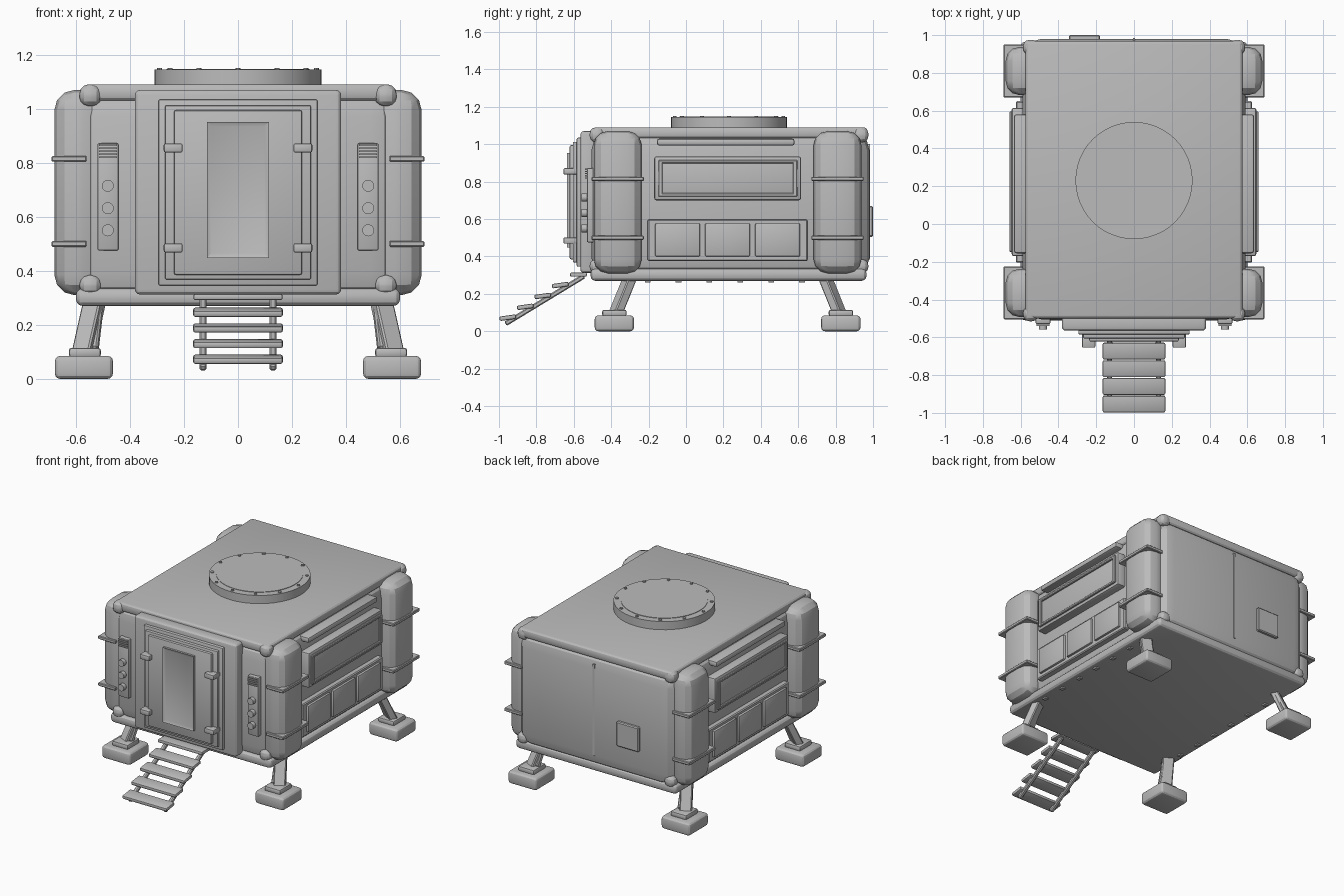
import bpy, bmesh, math
from mathutils import Vector, Matrix

if "Cube" in bpy.data.objects:
    bpy.data.objects.remove(bpy.data.objects["Cube"])

grey = bpy.data.materials.new("plain_grey")
grey.diffuse_color = (0.5, 0.5, 0.5, 1)
grey.use_nodes = True
grey.node_tree.nodes["Principled BSDF"].inputs["Base Color"].default_value = grey.diffuse_color


def finish(name, bm, bevel=0.0, seg=2, matrix=None):
    if bevel:
        bmesh.ops.bevel(bm, geom=bm.edges[:], offset=bevel, segments=seg,
                        profile=0.5, affect='EDGES', clamp_overlap=True)
    if matrix:
        bmesh.ops.transform(bm, matrix=matrix, verts=bm.verts[:])
    mesh = bpy.data.meshes.new(name)
    bm.to_mesh(mesh)
    bm.free()
    ob = bpy.data.objects.new(name, mesh)
    bpy.context.collection.objects.link(ob)
    mesh.materials.append(grey)
    bpy.ops.object.select_all(action='DESELECT')
    ob.select_set(True)
    bpy.context.view_layer.objects.active = ob
    bpy.ops.object.shade_smooth_by_angle(angle=math.radians(25))
    return ob


def box(name, x, y, z, bevel=0.0, seg=2, matrix=None):
    """Box given by its (min, max) range on each axis."""
    bm = bmesh.new()
    bmesh.ops.create_cube(bm, size=1)
    for v in bm.verts:
        v.co = [(r[0] + r[1]) / 2 + c * (r[1] - r[0]) for c, r in zip(v.co, (x, y, z))]
    return finish(name, bm, bevel, seg, matrix)


def side(s, a, b):
    """Range from a to b outwards, on the side with sign s."""
    return (a, b) if s > 0 else (-b, -a)


def disc(name, centre, r, depth, axis='Z', n=32):
    bm = bmesh.new()
    bmesh.ops.create_cone(bm, cap_ends=True, segments=n, radius1=r, radius2=r, depth=depth)
    m = Matrix.Translation(centre)
    if axis == 'Y':
        m = m @ Matrix.Rotation(math.pi / 2, 4, 'X')
    return finish(name, bm, matrix=m)


def beam(name, a, b, w, d):
    a, b = Vector(a), Vector(b)
    h = (b - a).length
    m = Matrix.Translation((a + b) / 2) @ (b - a).to_track_quat('Z', 'Y').to_matrix().to_4x4()
    return box(name, (-w / 2, w / 2), (-d / 2, d / 2), (-h / 2, h / 2), 0.006, 1, m)


def ring_frame(name, x, z, y_back, y_front, w):
    """Raised rectangular frame facing the front."""
    bm = bmesh.new()
    bmesh.ops.create_cube(bm, size=1)
    for v in bm.verts:
        v.co = [(r[0] + r[1]) / 2 + c * (r[1] - r[0])
                for c, r in zip(v.co, (x, (y_front, y_back), z))]
    face = min(bm.faces, key=lambda f: f.calc_center_median().y)
    bmesh.ops.inset_region(bm, faces=[face], thickness=w)
    bmesh.ops.translate(bm, verts=face.verts[:], vec=(0, 0.008, 0))
    return finish(name, bm)


# Main shell, roof and floor frame
box("cabin_shell", (-0.59, 0.59), (-0.505, 0.98), (0.29, 1.07), 0.10, 3)
box("roof", (-0.575, 0.575), (-0.5, 0.97), (1.03, 1.09), 0.02, 3)
box("floor_frame", (-0.6, 0.6), (-0.51, 0.965), (0.27, 0.335), 0.025, 3)

# Round roof hatch with bolts
C = (0, 0.23)
disc("roof_hatch_rim", (*C, 1.115), 0.31, 0.06, n=48)
disc("roof_hatch_lid", (*C, 1.118), 0.265, 0.06, n=48)
for i in range(12):
    a = i * math.tau / 12
    disc("hatch_bolt", (C[0] + 0.29 * math.cos(a), C[1] + 0.29 * math.sin(a), 1.145),
         0.01, 0.014, n=10)

for s in (-1, 1):
    for end, yc, yo in ((-1, -0.365, -0.475), (1, 0.81, 0.935)):
        # Corner tanks with square straps
        box("corner_tank", side(s, 0.5, 0.68), (yc - 0.128, yc + 0.128), (0.31, 1.07), 0.075, 3)
        for z in (0.5, 0.815):
            box("tank_strap", side(s, 0.56, 0.69), (yc - 0.14, yc + 0.14), (z - 0.011, z + 0.011),
                0.004, 1)
        # Rounded corner knuckles
        for z in ((1.01, 1.09), (0.31, 0.385)):
            box("corner_knuckle", side(s, 0.507, 0.587), (yo - 0.04, yo + 0.04), z, 0.033, 3)
        # Leg, ankle and foot pad
        yf = -0.383 if end < 0 else 0.828
        inward = -end * 0.085
        box("foot_pad", side(s, 0.463, 0.678), (yf - 0.105, yf + 0.105), (0.0, 0.085), 0.02, 3)
        box("foot_collar", side(s, 0.508, 0.626), (yf - 0.065, yf + 0.065), (0.08, 0.115), 0.01, 2)
        beam("leg", (s * 0.575, yf + inward * 0.05, 0.09), (s * 0.53, yf + inward, 0.29),
             0.075, 0.05)
        beam("leg_brace", (s * 0.53, yf + inward * 0.05, 0.11),
             (s * 0.51, yf + inward * 0.9, 0.28), 0.025, 0.03)

    # Side wall: upper rail, window and lower locker panel
    box("side_rail", side(s, 0.54, 0.635), (-0.155, 0.58), (0.993, 1.03), 0.012)
    box("side_window_frame", side(s, 0.57, 0.648), (-0.17, 0.615), (0.70, 0.935), 0.012)
    for y in ((-0.148, -0.125), (0.572, 0.596)):
        box("window_border_post", side(s, 0.6, 0.66), y, (0.72, 0.915), 0.004, 1)
    for z in ((0.72, 0.738), (0.897, 0.915)):
        box("window_border_rail", side(s, 0.6, 0.66), (-0.148, 0.596), z, 0.004, 1)
    box("locker_panel", side(s, 0.57, 0.625), (-0.205, 0.65), (0.375, 0.597), 0.006, 1)
    for y in (-0.165, 0.102, 0.37):
        box("locker_door", side(s, 0.6, 0.64), (y, y + 0.24), (0.4, 0.577), 0.007)
    for i in range(6):
        y = -0.22 + i * 0.165
        box("floor_stud", side(s, 0.54, 0.565), (y, y + 0.03), (0.261, 0.275))

    # Front control panel with vent and knobs
    box("control_panel", side(s, 0.442, 0.521), (-0.53, -0.49), (0.475, 0.873), 0.008)
    for i in range(5):
        z = 0.82 + i * 0.0115
        box("vent_slat", side(s, 0.448, 0.515), (-0.54, -0.52), (z - 0.003, z + 0.003))
    for z in (0.715, 0.632, 0.55):
        disc("control_knob", (s * 0.482, -0.54, z), 0.022, 0.035, 'Y', 20)

    # Door hinges
    for z in (0.855, 0.485):
        box("door_hinge", side(s, 0.205, 0.275), (-0.655, -0.58), (z - 0.017, z + 0.017), 0.007)

# Stepped entrance and door
box("entrance_block", (-0.382, 0.382), (-0.565, -0.48), (0.312, 1.07), 0.02, 3)
box("door_frame_outer", (-0.295, 0.295), (-0.585, -0.55), (0.345, 1.035), 0.008)
box("door_frame_inner", (-0.27, 0.27), (-0.605, -0.57), (0.368, 1.013), 0.006)
box("door", (-0.237, 0.237), (-0.622, -0.59), (0.385, 0.995), 0.008)
ring_frame("door_window", (-0.115, 0.115), (0.448, 0.952), -0.61, -0.636, 0.025)

# Back wall: seam strip and small access hatch
box("back_seam", (-0.006, 0.006), (0.96, 0.984), (0.385, 1.0))
box("access_hatch", (-0.345, -0.18), (0.96, 1.0), (0.505, 0.67), 0.006, 1)

# Entrance steps
for s in (-1, 1):
    beam("step_rail", (s * 0.13, -0.545, 0.295), (s * 0.13, -0.965, 0.04), 0.026, 0.026)
box("door_sill", (-0.165, 0.165), (-0.62, -0.53), (0.292, 0.314), 0.007)
for i in range(4):
    m = Matrix.Translation((0, -0.67 - i * 0.0935, 0.247 - i * 0.058)) @ \
        Matrix.Rotation(math.radians(8), 4, 'X')
    box("step_tread", (-0.166, 0.166), (-0.047, 0.042), (-0.012, 0.012), 0.008, 2, m)
